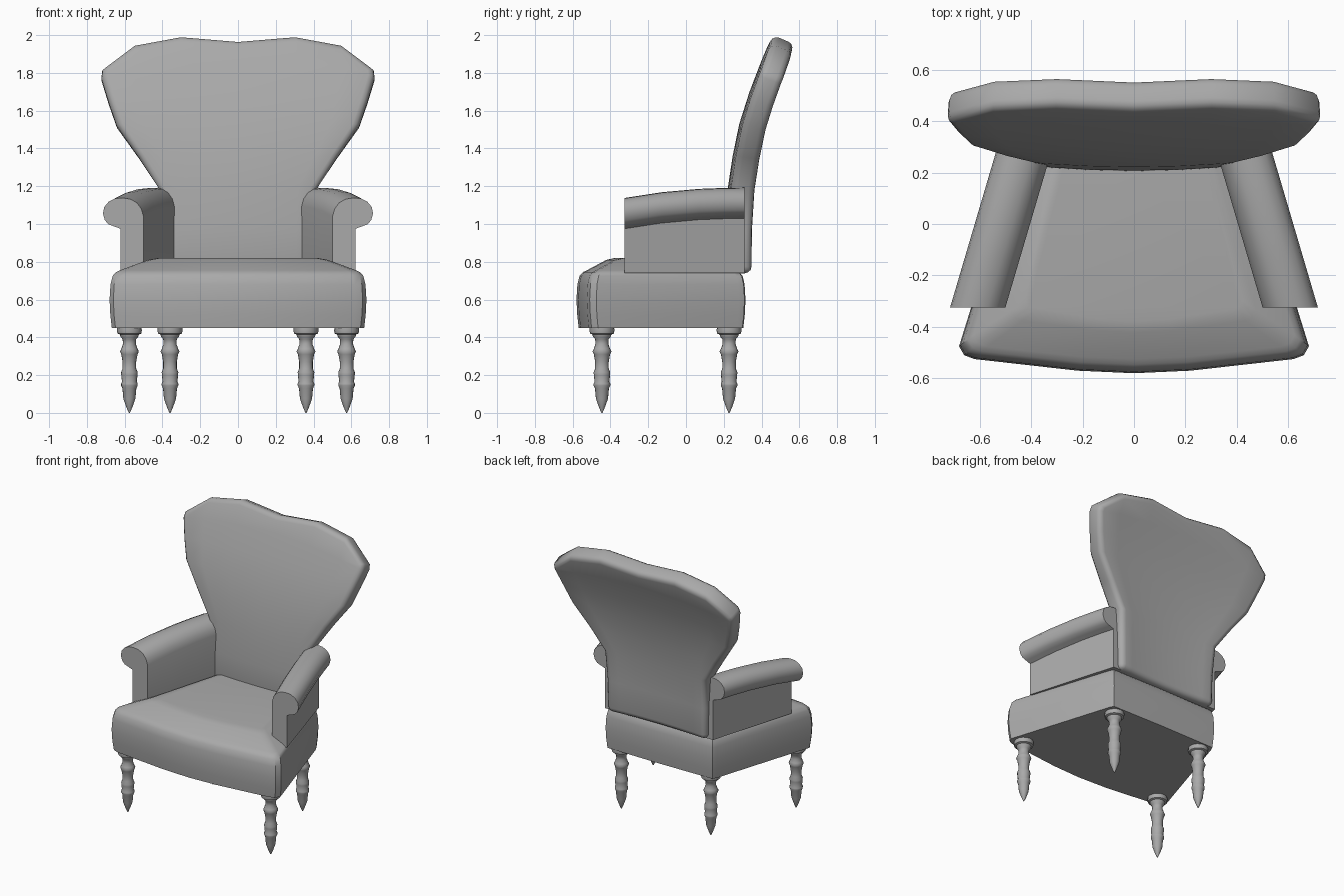
import bpy, bmesh, math

cube = bpy.data.objects.get("Cube")
if cube:
    bpy.data.objects.remove(cube)

grey = bpy.data.materials.new("plain_grey")
grey.use_nodes = True
grey.diffuse_color = (0.4, 0.4, 0.4, 1)
grey.node_tree.nodes["Principled BSDF"].inputs["Base Color"].default_value = (0.4, 0.4, 0.4, 1)


def finish(name, bm, angle=35):
    """Turn a bmesh into a smooth-shaded object."""
    bmesh.ops.recalc_face_normals(bm, faces=bm.faces)
    mesh = bpy.data.meshes.new(name)
    bm.to_mesh(mesh)
    bm.free()
    mesh.materials.append(grey)
    obj = bpy.data.objects.new(name, mesh)
    bpy.context.collection.objects.link(obj)
    bpy.ops.object.select_all(action='DESELECT')
    obj.select_set(True)
    bpy.context.view_layer.objects.active = obj
    bpy.ops.object.shade_smooth_by_angle(angle=math.radians(angle))
    return obj


def loft(rings):
    """Skin closed rings of equal length and cap both ends."""
    bm = bmesh.new()
    loops = [[bm.verts.new(p) for p in ring] for ring in rings]
    for a, b in zip(loops, loops[1:]):
        for i in range(len(a)):
            j = (i + 1) % len(a)
            bm.faces.new((a[i], a[j], b[j], b[i]))
    bm.faces.new(loops[0])
    bm.faces.new(loops[-1])
    return bm


def lerp(table, t):
    for (a, va), (b, vb) in zip(table, table[1:]):
        if t <= b:
            return va + (vb - va) * (t - a) / (b - a)
    return table[-1][1]


# Seat: bowed-front trapezoid with a domed cushion top
half = [(0.22, -0.57), (0.62, -0.525), (0.66, -0.51), (0.68, -0.475),
        (0.445, 0.28), (0.43, 0.31)]
outline = [(0, -0.58)] + half + [(0, 0.315)] + [(-x, y) for x, y in reversed(half)]
rings = []
for z, inset in [(0.45, 0.012), (0.52, 0.004), (0.6, 0), (0.68, 0.005),
                 (0.725, 0.016), (0.745, 0.034), (0.755, 0.055)]:
    rings.append([(x * (1 - inset / 0.68), -0.12 + (y + 0.12) * (1 - inset / 0.46), z)
                  for x, y in outline])
for z, sx, sy in [(0.81, 0.7, 0.82), (0.82, 0.62, 0.77)]:
    rings.append([(x * sx, min(0.3 + (y - 0.3) * sy, 0.25), z) for x, y in outline])
finish("seat", loft(rings))

# Backrest: flared, leaning panel with a dipped top, thickened and rounded
lean = [(0.7, 0.205), (1.0, 0.208), (1.2, 0.222), (1.36, 0.247), (1.53, 0.282),
        (1.66, 0.322), (1.8, 0.372), (1.96, 0.44), (2.0, 0.456)]
rows = [(0.74, 0.405), (0.97, 0.408), (1.19, 0.42), (1.36, 0.53), (1.53, 0.645),
        (1.66, 0.688), (1.785, 0.725)]
crest = [(0, 1.975), (0.42, 2.0), (0.76, 1.955), (1, 1.825)]
columns = [-1, -0.76, -0.42, 0, 0.42, 0.76, 1]
bm = bmesh.new()
grid = []
for z, w in rows:
    grid.append([(u * w, z + max(0, z - 1.53) * 0.3 * (1 - u * u)) for u in columns])
grid.append([(u * 0.72, lerp(crest, abs(u))) for u in columns])
verts = [[bm.verts.new((x, lerp(lean, z) + 0.02 * u * u, z))
          for (x, z), u in zip(row, columns)] for row in grid]
for a, b in zip(verts, verts[1:]):
    for i in range(len(columns) - 1):
        bm.faces.new((a[i], a[i + 1], b[i + 1], b[i]))
backrest = finish("backrest", bm, 60)
solid = backrest.modifiers.new("thickness", 'SOLIDIFY')
solid.thickness = 0.125
solid.offset = -1
bevel = backrest.modifiers.new("rounded_rim", 'BEVEL')
bevel.width = 0.035
bevel.segments = 3
bevel.limit_method = 'ANGLE'
bevel.angle_limit = math.radians(55)

# Arms: scrolled section swept backwards and inwards
scroll = [(0.5, 0.74), (0.5, 1.04), (0.512, 1.08), (0.535, 1.112), (0.57, 1.132),
          (0.61, 1.138), (0.65, 1.135), (0.685, 1.118), (0.708, 1.09), (0.715, 1.055),
          (0.705, 1.02), (0.685, 0.998), (0.655, 0.987), (0.622, 0.975), (0.622, 0.74)]
stations = [(-0.325, 0), (-0.13, 0.03), (0.07, 0.048), (0.2, 0.053), (0.31, 0.054)]
for side, name in ((1, "left_arm"), (-1, "right_arm")):
    finish(name, loft([[(side * (x - 0.295 * (y + 0.325)), y, z + (rise if z > 0.9 else 0))
                        for x, z in scroll] for y, rise in stations]))

# Legs: turned spindles with collar, bulb and pointed foot
spindle = [(0.003, 0), (0.016, 0.03), (0.032, 0.075), (0.037, 0.13), (0.044, 0.145),
           (0.044, 0.155), (0.039, 0.165), (0.043, 0.2), (0.044, 0.215), (0.036, 0.235),
           (0.036, 0.27), (0.043, 0.31), (0.05, 0.325), (0.043, 0.34), (0.034, 0.365),
           (0.036, 0.39), (0.048, 0.405), (0.05, 0.415), (0.063, 0.42), (0.066, 0.435),
           (0.064, 0.46)]
sides = 16
angles = [2 * math.pi * i / sides for i in range(sides)]
for place, lx, ly in (("front", 0.575, -0.445), ("rear", 0.36, 0.228)):
    for side, hand in ((1, "left"), (-1, "right")):
        finish(f"{place}_{hand}_leg",
               loft([[(side * lx + r * math.cos(a), ly + r * math.sin(a), z)
                      for a in angles] for r, z in spindle]), 50)
